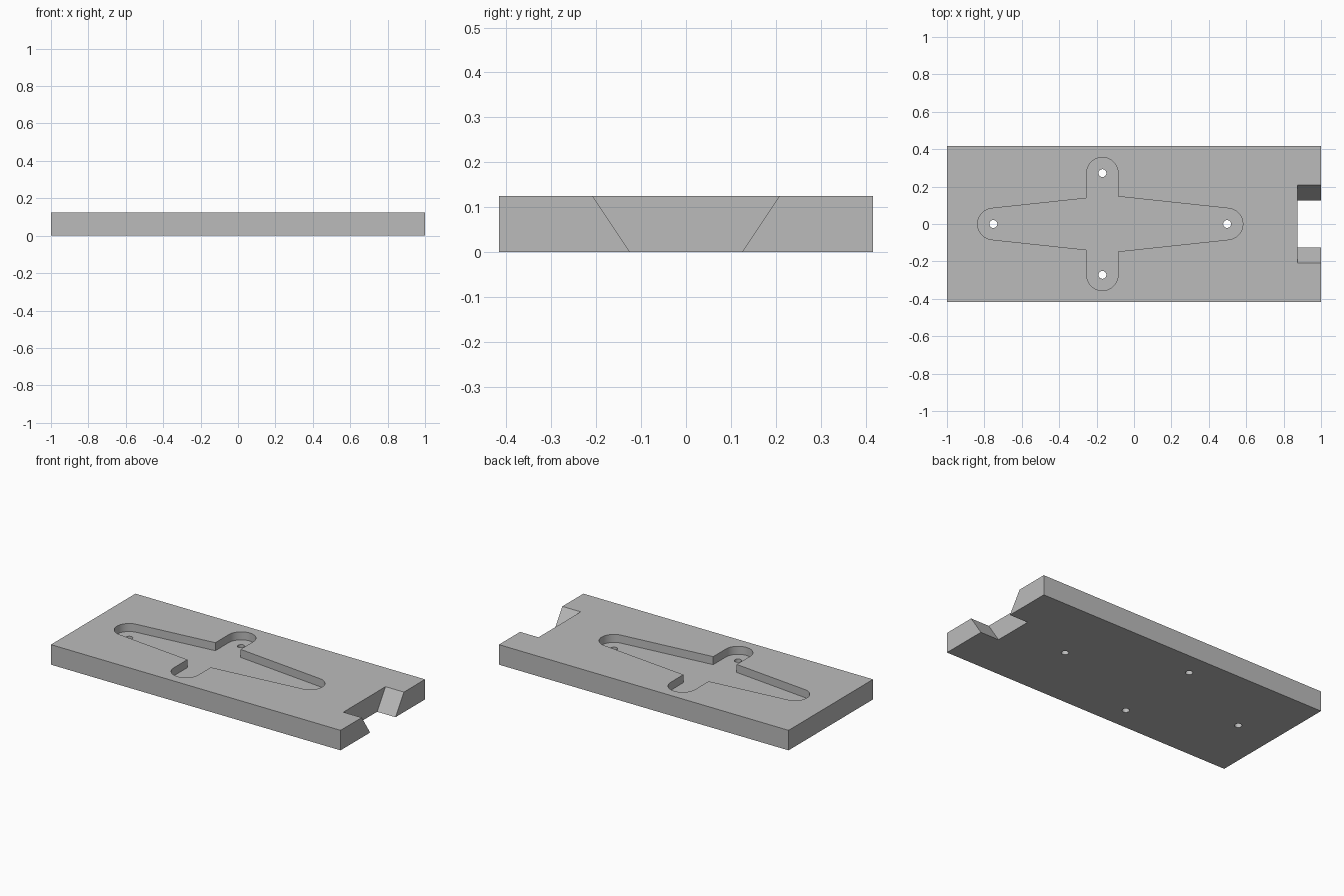
import bpy, bmesh
from math import cos, sin, radians

cube = bpy.data.objects.get("Cube")
if cube:
    bpy.data.objects.remove(cube, do_unlink=True)

LENGTH, WIDTH, HEIGHT = 2.0, 0.833, 0.125
POCKET_DEPTH, RADIUS = 0.05, 0.084
ARM_X, ARM_Y = -0.169, 0.272
LEFT_X, RIGHT_X = -0.752, 0.498

grey = bpy.data.materials.new("plate grey")
grey.use_nodes = True
colour = (0.5, 0.5, 0.5, 1)
grey.diffuse_color = colour
grey.node_tree.nodes["Principled BSDF"].inputs["Base Color"].default_value = colour


def prism(name, points, offset):
    """Extrude a closed outline of 3D points along offset."""
    bm = bmesh.new()
    face = bm.faces.new([bm.verts.new(p) for p in points])
    ext = bmesh.ops.extrude_face_region(bm, geom=[face])
    verts = [g for g in ext["geom"] if isinstance(g, bmesh.types.BMVert)]
    bmesh.ops.translate(bm, verts=verts, vec=offset)
    bmesh.ops.recalc_face_normals(bm, faces=bm.faces)
    mesh = bpy.data.meshes.new(name)
    bm.to_mesh(mesh)
    bm.free()
    mesh.materials.append(grey)
    obj = bpy.data.objects.new(name, mesh)
    bpy.context.collection.objects.link(obj)
    return obj


def arc(cx, cy, r, start, end, steps):
    angles = [radians(start + (end - start) * i / steps) for i in range(steps + 1)]
    return [(cx + r * cos(a), cy + r * sin(a)) for a in angles]


def cut(target, cutter):
    mod = target.modifiers.new(cutter.name, 'BOOLEAN')
    mod.operation = 'DIFFERENCE'
    mod.solver = 'EXACT'
    mod.object = cutter
    bpy.context.view_layer.objects.active = target
    bpy.ops.object.modifier_apply(modifier=mod.name)
    bpy.data.objects.remove(cutter, do_unlink=True)


# Rectangular base plate
x, y = LENGTH / 2, WIDTH / 2
plate = prism("base_plate", [(-x, -y, 0), (x, -y, 0), (x, y, 0), (-x, y, 0)], (0, 0, HEIGHT))

# Cross-shaped pocket: tapered long arms and straight short arms with round ends
half = arc(RIGHT_X, 0, RADIUS, 0, 84, 12)
half.append((ARM_X + RADIUS, 0.147))
half += arc(ARM_X, ARM_Y, RADIUS, 0, 180, 24)
half.append((ARM_X - RADIUS, 0.138))
half += arc(LEFT_X, 0, RADIUS, 96, 180, 12)
outline = half + [(px, -py) for px, py in reversed(half[1:-1])]
cut(plate, prism("pocket_cutter", [(px, py, HEIGHT - POCKET_DEPTH) for px, py in outline], (0, 0, 0.2)))

# Screw hole through the end of each arm
for hx, hy in [(LEFT_X, 0), (RIGHT_X, 0), (ARM_X, ARM_Y), (ARM_X, -ARM_Y)]:
    ring = arc(hx, hy, 0.021, 0, 360, 32)[:-1]
    cut(plate, prism("hole_cutter", [(px, py, -0.1) for px, py in ring], (0, 0, 0.4)))

# Flared notch in the end, wider at the top
low, high = -0.06, HEIGHT + 0.06
flare = lambda z: 0.125 + z * 0.667
notch = [(0.873, side * flare(z), z) for side, z in ((-1, low), (1, low), (1, high), (-1, high))]
cut(plate, prism("notch_cutter", notch, (0.3, 0, 0)))

# Smooth the rounded walls, keep edges crisp
bpy.ops.object.select_all(action='DESELECT')
plate.select_set(True)
bpy.context.view_layer.objects.active = plate
bpy.ops.object.shade_smooth_by_angle(angle=radians(30))
